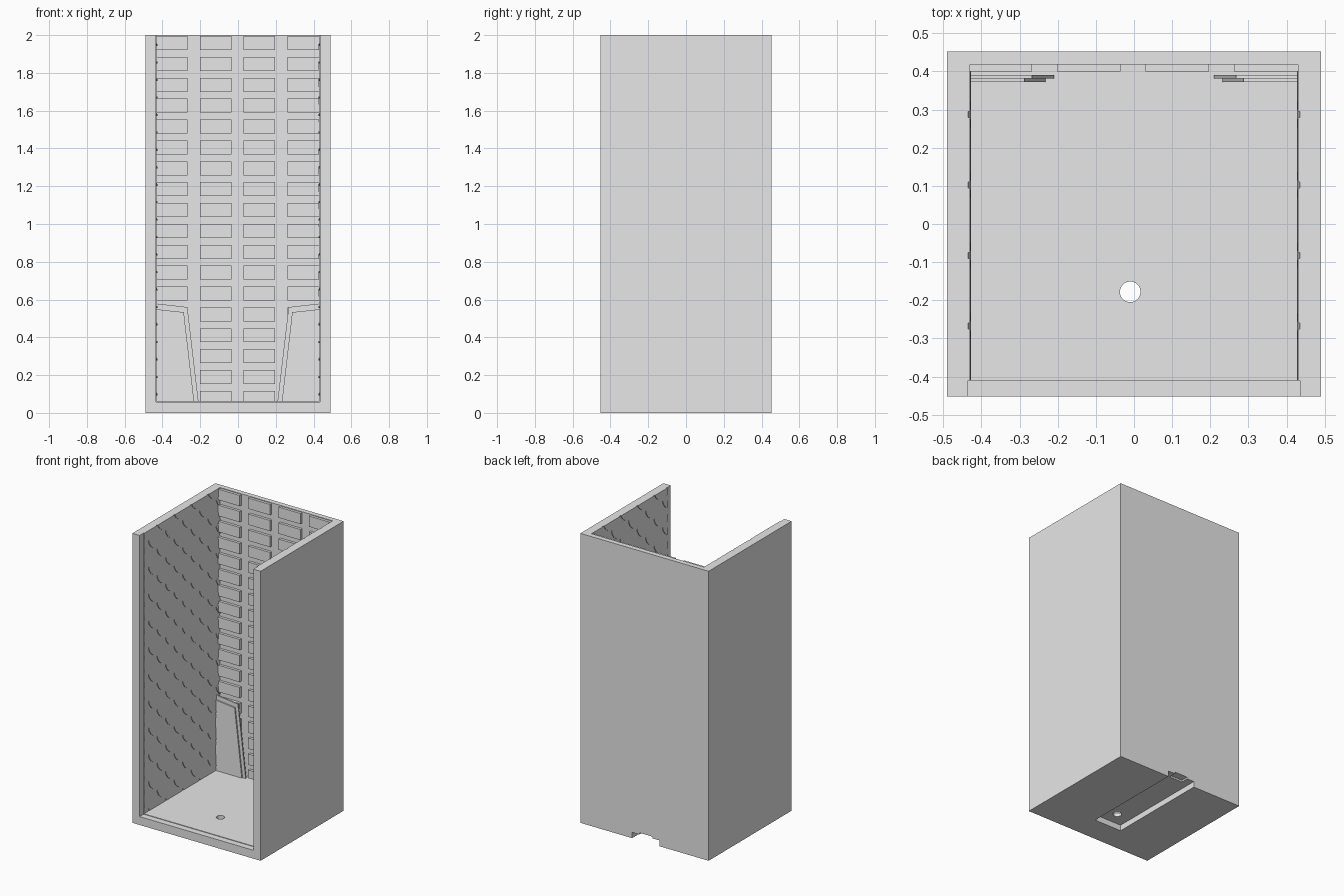
import bpy, bmesh, math
from mathutils import Vector, Matrix

cube = bpy.data.objects.get("Cube")
if cube:
    bpy.data.objects.remove(cube, do_unlink=True)

GREY = (0.8, 0.8, 0.8, 1)
mat = bpy.data.materials.new("light grey")
mat.use_nodes = True
mat.diffuse_color = GREY
mat.node_tree.nodes["Principled BSDF"].inputs["Base Color"].default_value = GREY

HX, HY, TOP = 0.49, 0.453, 2.0      # outer half sizes and height
WALL, BACK, FLOOR = 0.435, 0.418, 0.062   # inner wall faces
LIP = -0.41                         # where the front lip begins


def add_box(bm, x, y, z):
    size = [b - a for a, b in (x, y, z)]
    mid = [(a + b) / 2 for a, b in (x, y, z)]
    m = Matrix.Translation(mid) @ Matrix.Diagonal((*size, 1))
    bmesh.ops.create_cube(bm, size=1, matrix=m)


def finish(bm, name):
    bmesh.ops.recalc_face_normals(bm, faces=bm.faces)
    me = bpy.data.meshes.new(name)
    bm.to_mesh(me)
    bm.free()
    me.materials.append(mat)
    ob = bpy.data.objects.new(name, me)
    bpy.context.collection.objects.link(ob)
    return ob


def box(name, x, y, z):
    bm = bmesh.new()
    add_box(bm, x, y, z)
    return finish(bm, name)


def cut(target, cutter):
    bpy.context.view_layer.objects.active = target
    mod = target.modifiers.new("cut", 'BOOLEAN')
    mod.operation = 'DIFFERENCE'
    mod.solver = 'EXACT'
    mod.object = cutter
    bpy.ops.object.modifier_apply(modifier=mod.name)
    bpy.data.objects.remove(cutter, do_unlink=True)


def prism(bm, ring_a, ring_b):
    a = [bm.verts.new(p) for p in ring_a]
    b = [bm.verts.new(p) for p in ring_b]
    n = len(a)
    bm.faces.new(a)
    bm.faces.new(b[::-1])
    for i in range(n):
        j = (i + 1) % n
        bm.faces.new((a[j], a[i], b[i], b[j]))


# Open-fronted, open-topped shell
shell = box("shell", (-HX, HX), (-HY, HY), (0, TOP))
cut(shell, box("room_cutter", (-WALL, WALL), (-1, BACK), (FLOOR, 3)))
cut(shell, box("lip_cutter", (-WALL, WALL), (-1, LIP), (FLOOR - 0.004, 3)))

# Cable channel under the floor, with a plug notch and a round cable hole
cut(shell, box("channel_cutter", (-0.115, 0.095), (-0.27, 1), (-1, 0.04)))
cut(shell, box("notch_cutter", (-0.06, 0.04), (0.40, 1), (-1, 0.052)))
bm = bmesh.new()
bmesh.ops.create_cone(bm, cap_ends=True, segments=32, radius1=0.027, radius2=0.027,
                      depth=1, matrix=Matrix.Translation((-0.01, -0.178, 0)))
cut(shell, finish(bm, "hole_cutter"))

# Raised blocks on the back wall
bm = bmesh.new()
columns = [(-WALL, -0.267), (-0.202, -0.035), (0.03, 0.197), (0.262, 0.43)]
for row in range(18):
    top = 1.995 - row * 0.1105
    for col in columns:
        add_box(bm, col, (0.4, BACK + 0.01), (max(top - 0.074, FLOOR - 0.01), top))
finish(bm, "back_wall_blocks")


# Tapered double plates in the two rear corners
def corner_plate(name, side, outline, front, back):
    bm = bmesh.new()
    prism(bm, [(side * x, front, z) for x, z in outline],
          [(side * x, back, z) for x, z in outline])
    finish(bm, name)


for label, side in (("left", 1), ("right", -1)):
    e = WALL + 0.01
    corner_plate(label + "_rear_plate", side,
                 [(e, 0.05), (e, 0.58), (0.268, 0.56), (0.208, 0.05)], 0.382, 0.391)
    corner_plate(label + "_front_plate", side,
                 [(e, 0.05), (e, 0.55), (0.287, 0.533), (0.231, 0.05)], 0.373, 0.382)

# Overlapping round scales lining each side wall
RADIUS, DEPTH, SIDES = 0.0925, 0.008, 24


def scale_wall(name, side):
    bm = bmesh.new()
    for row in range(24):
        zc = row * RADIUS
        for col in range(-3, 4):
            yc = 0.01 + 2 * RADIUS * (col + 0.5 * (row % 2))
            front, back = [], []
            for i in range(SIDES):
                a = math.tau * i / SIDES
                y, z = yc + RADIUS * math.cos(a), zc + RADIUS * math.sin(a)
                lift = DEPTH * (0.4 - 0.6 * math.sin(a))
                front.append((side * (WALL - lift), y, z))
                back.append((side * (WALL + 0.006), y, z))
            prism(bm, front, back)
    # Trim to the lining's edges and cap the trimmed ends
    for co, no in (((0, LIP, 0), (0, -1, 0)), ((0, BACK + 0.005, 0), (0, 1, 0)),
                   ((0, 0, FLOOR - 0.005), (0, 0, -1)), ((0, 0, TOP), (0, 0, 1))):
        geom = bm.verts[:] + bm.edges[:] + bm.faces[:]
        bmesh.ops.bisect_plane(bm, geom=geom, plane_co=Vector(co),
                               plane_no=Vector(no), clear_outer=True)
        rim = [ed for ed in bm.edges if ed.is_boundary]
        bmesh.ops.holes_fill(bm, edges=rim, sides=0)
    finish(bm, name)


scale_wall("left_wall_scales", 1)
scale_wall("right_wall_scales", -1)
